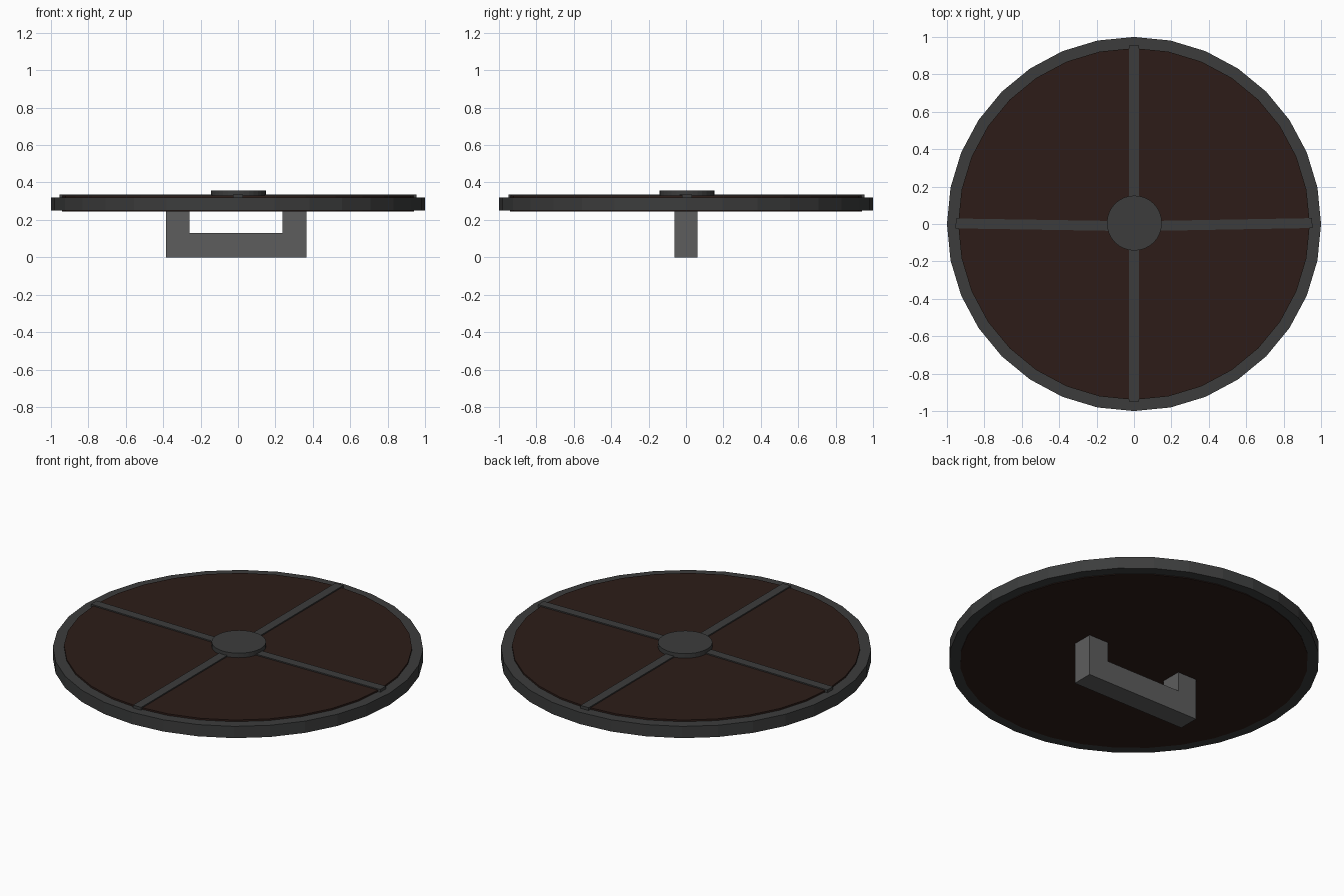
import bpy, bmesh
from math import sin, cos, pi, atan2, hypot
from mathutils import Matrix

if "Cube" in bpy.data.objects:
    bpy.data.objects.remove(bpy.data.objects["Cube"])

def material(name, rgb):
    m = bpy.data.materials.new(name)
    m.diffuse_color = (*rgb, 1)
    m.use_nodes = True
    m.node_tree.nodes["Principled BSDF"].inputs["Base Color"].default_value = m.diffuse_color
    return m

IRON = material("dark_iron", (0.045, 0.046, 0.046))
WOOD = material("dark_wood", (0.026, 0.012, 0.009))
GRIP = material("grey_grip", (0.11, 0.11, 0.11))

def finish(name, bm, mat):
    bmesh.ops.recalc_face_normals(bm, faces=bm.faces)
    me = bpy.data.meshes.new(name)
    bm.to_mesh(me)
    bm.free()
    me.materials.append(mat)
    ob = bpy.data.objects.new(name, me)
    bpy.context.collection.objects.link(ob)
    return ob

def disc(name, r, z0, z1, mat, x=0, y=0, sides=32):
    bm = bmesh.new()
    ring = [bm.verts.new((x + r * cos(2 * pi * i / sides), y + r * sin(2 * pi * i / sides), z0))
            for i in range(sides)]
    extrude(bm, bm.faces.new(ring), (0, 0, z1 - z0))
    return finish(name, bm, mat)

def extrude(bm, face, vec):
    res = bmesh.ops.extrude_face_region(bm, geom=[face], use_keep_orig=True)
    verts = [g for g in res["geom"] if isinstance(g, bmesh.types.BMVert)]
    bmesh.ops.translate(bm, verts=verts, vec=vec)

def bar(name, a, b, width, z0, z1, mat):
    dx, dy = b[0] - a[0], b[1] - a[1]
    bm = bmesh.new()
    bmesh.ops.create_cube(bm, size=1, matrix=(
        Matrix.Translation(((a[0] + b[0]) / 2, (a[1] + b[1]) / 2, (z0 + z1) / 2))
        @ Matrix.Rotation(atan2(dy, dx), 4, 'Z')
        @ Matrix.Diagonal((hypot(dx, dy), width, z1 - z0, 1))))
    return finish(name, bm, mat)

# Iron rim: rectangular section swept round 32 sides
N = 32
bm = bmesh.new()
section = [(0.94, 0.25), (1.0, 0.25), (1.0, 0.32), (0.94, 0.32)]
rings = [[bm.verts.new((r * cos(2 * pi * i / N), r * sin(2 * pi * i / N), z)) for r, z in section]
         for i in range(N)]
for i in range(N):
    p, q = rings[i], rings[(i + 1) % N]
    for j in range(4):
        k = (j + 1) % 4
        bm.faces.new((p[j], q[j], q[k], p[k]))
finish("rim", bm, IRON)

# Wooden board, just proud of the rim
disc("board", 0.94, 0.246, 0.33, WOOD)

# Four straps (the side pair is slightly skewed) and the central boss
ends = {"back": (0, 0.955), "front": (0, -0.95), "left": (-0.953, 0.003), "right": (0.953, 0.005)}
for side, end in ends.items():
    start = (0, 0) if end[0] == 0 else (0, -0.012)
    bar(side + "_strap", start, end, 0.053, 0.30, 0.337, IRON)
disc("boss", 0.147, 0.32, 0.357, IRON, 0.002, 0.005)

# U-shaped handle underneath
bm = bmesh.new()
profile = [(-0.385, 0.25), (-0.385, 0), (0.365, 0), (0.365, 0.25),
           (0.237, 0.25), (0.237, 0.13), (-0.26, 0.13), (-0.26, 0.25)]
extrude(bm, bm.faces.new([bm.verts.new((x, -0.062, z)) for x, z in profile]), (0, 0.124, 0))
finish("handle", bm, GRIP)
